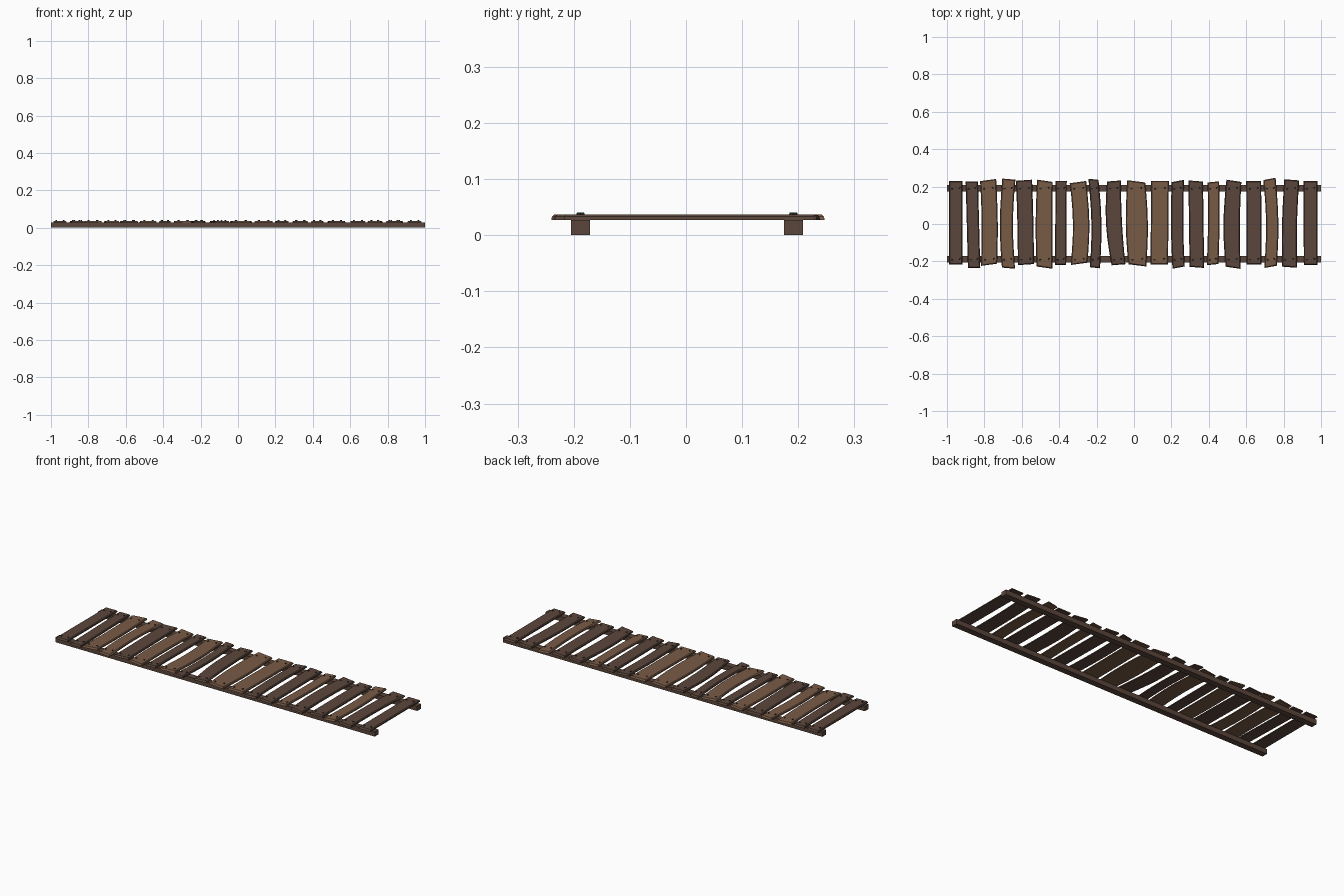
import bpy, bmesh
from math import sin, pi
from mathutils import Matrix, Vector


def material(name, color):
    m = bpy.data.materials.new(name)
    m.diffuse_color = (*color, 1)
    return m


DARK = material("dark_wood", (0.105, 0.062, 0.045))
LIGHT = material("light_wood", (0.19, 0.105, 0.062))
IRON = material("iron", (0.03, 0.035, 0.035))


def finish(bm, name, mat):
    bmesh.ops.recalc_face_normals(bm, faces=bm.faces)
    me = bpy.data.meshes.new(name)
    bm.to_mesh(me)
    bm.free()
    me.materials.append(mat)
    ob = bpy.data.objects.new(name, me)
    bpy.context.collection.objects.link(ob)
    return ob


# Two long rails
RAILS = (-0.188, 0.1915)
for name, y in zip(("front_rail", "back_rail"), RAILS):
    bm = bmesh.new()
    bmesh.ops.create_cube(bm, size=1, matrix=Matrix.Translation((0, y, 0.0135))
                          @ Matrix.Diagonal((2, 0.034, 0.027, 1)))
    finish(bm, name, DARK)

# Planks: centre x, width, bend at the middle, lean (top x - bottom x), y low, y high
PLANKS = [
    (-0.952, 0.072, 0.000, 0.000, -0.217, 0.230),
    (-0.861, 0.066, 0.000, -0.012, -0.234, 0.227),
    (-0.775, 0.086, 0.006, -0.005, -0.218, 0.235),
    (-0.675, 0.070, -0.012, 0.002, -0.236, 0.240),
    (-0.582, 0.086, 0.002, -0.010, -0.217, 0.234),
    (-0.479, 0.084, -0.004, 0.002, -0.233, 0.231),
    (-0.391, 0.060, 0.000, 0.003, -0.220, 0.231),
    (-0.291, 0.088, 0.014, -0.006, -0.213, 0.224),
    (-0.208, 0.054, 0.012, -0.008, -0.234, 0.239),
    (-0.100, 0.074, -0.012, -0.024, -0.218, 0.230),
    (0.015, 0.096, 0.000, -0.006, -0.221, 0.228),
    (0.137, 0.094, 0.000, 0.004, -0.216, 0.231),
    (0.234, 0.066, -0.006, -0.004, -0.233, 0.230),
    (0.333, 0.078, 0.000, -0.006, -0.232, 0.230),
    (0.424, 0.062, 0.004, 0.004, -0.217, 0.225),
    (0.528, 0.080, -0.010, 0.004, -0.234, 0.231),
    (0.641, 0.080, 0.000, -0.002, -0.217, 0.230),
    (0.732, 0.066, 0.012, -0.006, -0.229, 0.241),
    (0.835, 0.080, -0.006, 0.012, -0.231, 0.236),
    (0.944, 0.074, 0.000, -0.002, -0.218, 0.230),
]
TONE = "DDLLDLDLDDLLDDLDDLDD"
BULGE = {9: 0.012, 10: 0.022, 5: 0.005, 15: 0.008}
Z0, Z1, STEPS = 0.027, 0.037, 6
nails = bmesh.new()

for i, (cx, w, bend, lean, y0, y1) in enumerate(PLANKS):
    skew = 0.006 * ((i * 7) % 5 - 2) / 2 if 0 < i < 19 else 0   # slanted saw cuts

    def centre(t):
        return cx + bend * (sin(pi * t) - 0.4) + lean * (t - 0.5)

    bm = bmesh.new()
    rings = []
    for k in range(STEPS + 1):
        t = k / STEPS
        half = (w + BULGE.get(i, 0) * sin(pi * t)) / 2
        end = -1 if k == 0 else 1 if k == STEPS else 0
        ring = []
        # Vertical side with a chamfer up to a slightly smaller top face
        for s, z, inset in ((-1, Z0, 0), (1, Z0, 0), (1, Z1 - 0.004, 0.001),
                            (1, Z1, 0.005), (-1, Z1, 0.005), (-1, Z1 - 0.004, 0.001)):
            y = y0 + (y1 - y0) * t + s * skew * abs(end) - end * inset
            ring.append(bm.verts.new((centre(t) + s * (half - inset), y, z)))
        rings.append(ring)
    for a, b in zip(rings, rings[1:]):
        for j in range(6):
            bm.faces.new((a[j], a[(j + 1) % 6], b[(j + 1) % 6], b[j]))
    bm.faces.new(rings[0])
    bm.faces.new(rings[-1])
    finish(bm, f"plank_{i + 1:02d}", LIGHT if TONE[i] == "L" else DARK)

    # Two domed nails through each plank into each rail
    for y in RAILS:
        t = (y - y0) / (y1 - y0)
        for s in (-1, 1):
            pos = Vector((centre(t) + s * w * 0.27, y + s * 0.003, 0.0375))
            bmesh.ops.create_cone(nails, cap_ends=True, segments=8, radius1=0.0055,
                                  radius2=0.0035, depth=0.006,
                                  matrix=Matrix.Translation(pos))

finish(nails, "nails", IRON)
